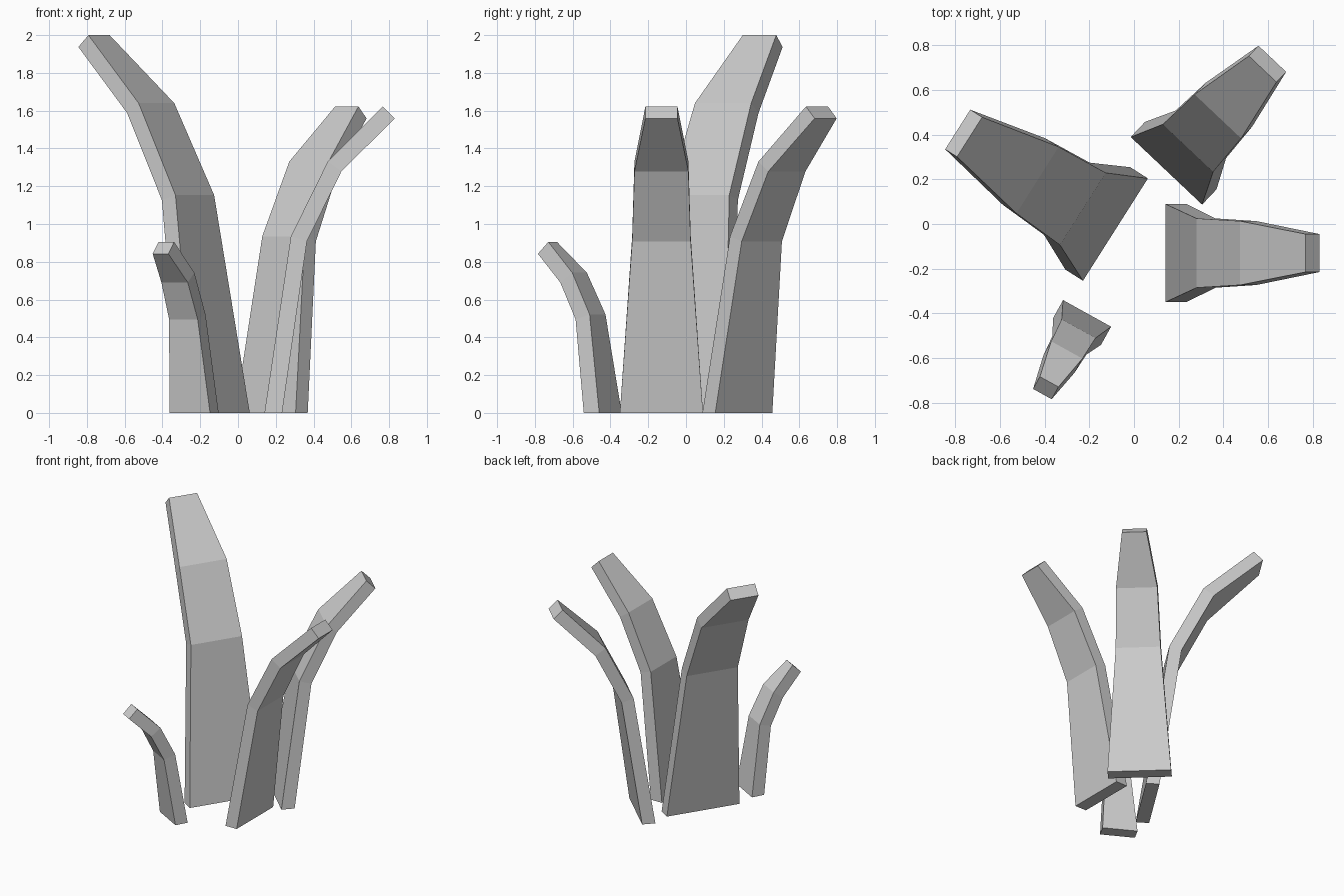
import bpy
import bmesh
import math
from mathutils import Vector

cube = bpy.data.objects.get("Cube")
if cube:
    bpy.data.objects.remove(cube, do_unlink=True)

# Single flat colour
grey = bpy.data.materials.new("light_grey")
grey.use_nodes = True
color = (0.6, 0.6, 0.6, 1)
grey.diffuse_color = color
grey.node_tree.nodes["Principled BSDF"].inputs["Base Color"].default_value = color

# Inner face of a unit blade: reach outward, height, half width
PROFILE = [(0, 0, 0.22), (0.14, 0.935, 0.155), (0.335, 1.33, 0.143), (0.627, 1.622, 0.085)]
THICKNESS = 0.089


def outward_normal(points, i):
    """Average normal of the profile segments meeting at point i."""
    total = Vector((0, 0))
    for a, b in ((i - 1, i), (i, i + 1)):
        if a >= 0 and b < len(points):
            d = (points[b] - points[a]).normalized()
            total += Vector((d.y, -d.x))
    return total.normalized()


def make_blade(name, base, angle, scale):
    """Bent tapering slab of constant thickness, standing on a flat base."""
    points = [Vector((r, z)) * scale for r, z, w in PROFILE]
    bm = bmesh.new()
    rings = []
    for i, p in enumerate(points):
        half = PROFILE[i][2] * scale
        if i == 0:
            q = p + Vector((THICKNESS * 1.05, 0))
        else:
            q = p + outward_normal(points, i) * THICKNESS
        corners = ((p, -half), (p, half), (q, half), (q, -half))
        rings.append([bm.verts.new((c.x, y, c.y)) for c, y in corners])
    for low, high in zip(rings, rings[1:]):
        for k in range(4):
            n = (k + 1) % 4
            bm.faces.new((low[k], low[n], high[n], high[k]))
    bm.faces.new(rings[0])
    bm.faces.new(rings[-1])
    bmesh.ops.recalc_face_normals(bm, faces=bm.faces)
    mesh = bpy.data.meshes.new(name)
    bm.to_mesh(mesh)
    bm.free()
    mesh.materials.append(grey)
    obj = bpy.data.objects.new(name, mesh)
    obj.location = (base[0], base[1], 0)
    obj.rotation_euler.z = math.radians(angle)
    bpy.context.collection.objects.link(obj)


# Four blades fanning outward
make_blade("left_blade", (0.14, -0.13), 0, 1)
make_blade("back_left_blade", (0.145, 0.238), 46.6, 1)
make_blade("tall_right_blade", (-0.083, -0.025), 147.6, 1.233)
make_blade("small_front_blade", (-0.21, -0.4), 241, 0.558)
